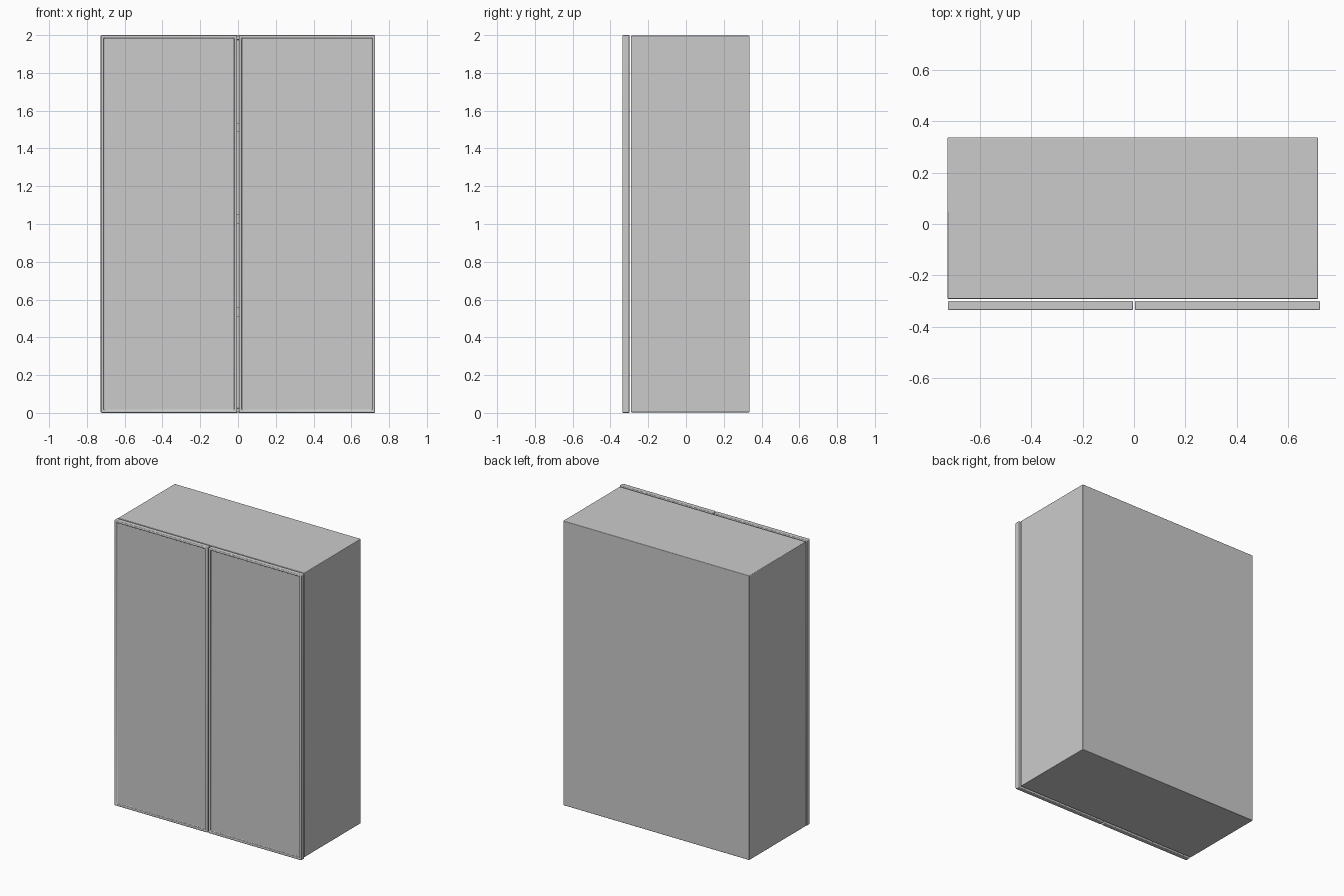
import bpy, bmesh

if "Cube" in bpy.data.objects:
    bpy.data.objects.remove(bpy.data.objects["Cube"])


def box(name, x0, x1, y0, y1, z0, z1, bevel=0.0):
    bm = bmesh.new()
    bmesh.ops.create_cube(bm, size=1)
    for v in bm.verts:
        v.co.x = x1 if v.co.x > 0 else x0
        v.co.y = y1 if v.co.y > 0 else y0
        v.co.z = z1 if v.co.z > 0 else z0
    return finish(name, bm, bevel)


def finish(name, bm, bevel):
    bmesh.ops.recalc_face_normals(bm, faces=bm.faces)
    me = bpy.data.meshes.new(name)
    bm.to_mesh(me)
    bm.free()
    ob = bpy.data.objects.new(name, me)
    bpy.context.collection.objects.link(ob)
    if bevel:
        m = ob.modifiers.new("soft_edges", 'BEVEL')
        m.width = bevel
        m.segments = 3
        m.limit_method = 'ANGLE'
        bpy.context.view_layer.objects.active = ob
        ob.select_set(True)
        bpy.ops.object.shade_smooth_by_angle()
        ob.select_set(False)
    return ob


# carcass: solid block hollowed from the open front
X0, X1, Y0, Y1, Z0, Z1 = -0.727, 0.718, -0.292, 0.337, 0.003, 1.997
T = 0.03
bm = bmesh.new()
bmesh.ops.create_cube(bm, size=1)
for v in bm.verts:
    v.co.x = X1 if v.co.x > 0 else X0
    v.co.y = Y1 if v.co.y > 0 else Y0
    v.co.z = Z1 if v.co.z > 0 else Z0
bm.normal_update()
front = min(bm.faces, key=lambda f: f.calc_center_median().y)
bmesh.ops.inset_region(bm, faces=[front], thickness=T)
for v in bmesh.ops.extrude_discrete_faces(bm, faces=[front])["faces"][0].verts:
    v.co.y = Y1 - T
finish("cabinet_body", bm, 0.004)

# shelves glimpsed through the gap between the doors
for i, z in enumerate((0.535, 1.025, 1.51)):
    box(f"shelf_{i + 1}", X0 + T, X1 - T, Y0 + 0.012, Y1 - T, z - 0.024, z + 0.024)


# doors: slab with a rounded rim around a recessed panel
def door(name, x0, x1):
    bm = bmesh.new()
    bmesh.ops.create_cube(bm, size=1)
    for v in bm.verts:
        v.co.x = x1 if v.co.x > 0 else x0
        v.co.y = -0.300 if v.co.y > 0 else -0.336
        v.co.z = 2.0 if v.co.z > 0 else 0.0
    bm.normal_update()
    face = min(bm.faces, key=lambda f: f.calc_center_median().y)
    bmesh.ops.inset_region(bm, faces=[face], thickness=0.022)
    panel = bmesh.ops.extrude_discrete_faces(bm, faces=[face])["faces"][0]
    for v in panel.verts:
        v.co.y += 0.012
    finish(name, bm, 0.005)


door("left_door", -0.726, -0.004)
door("right_door", 0.004, 0.726)
